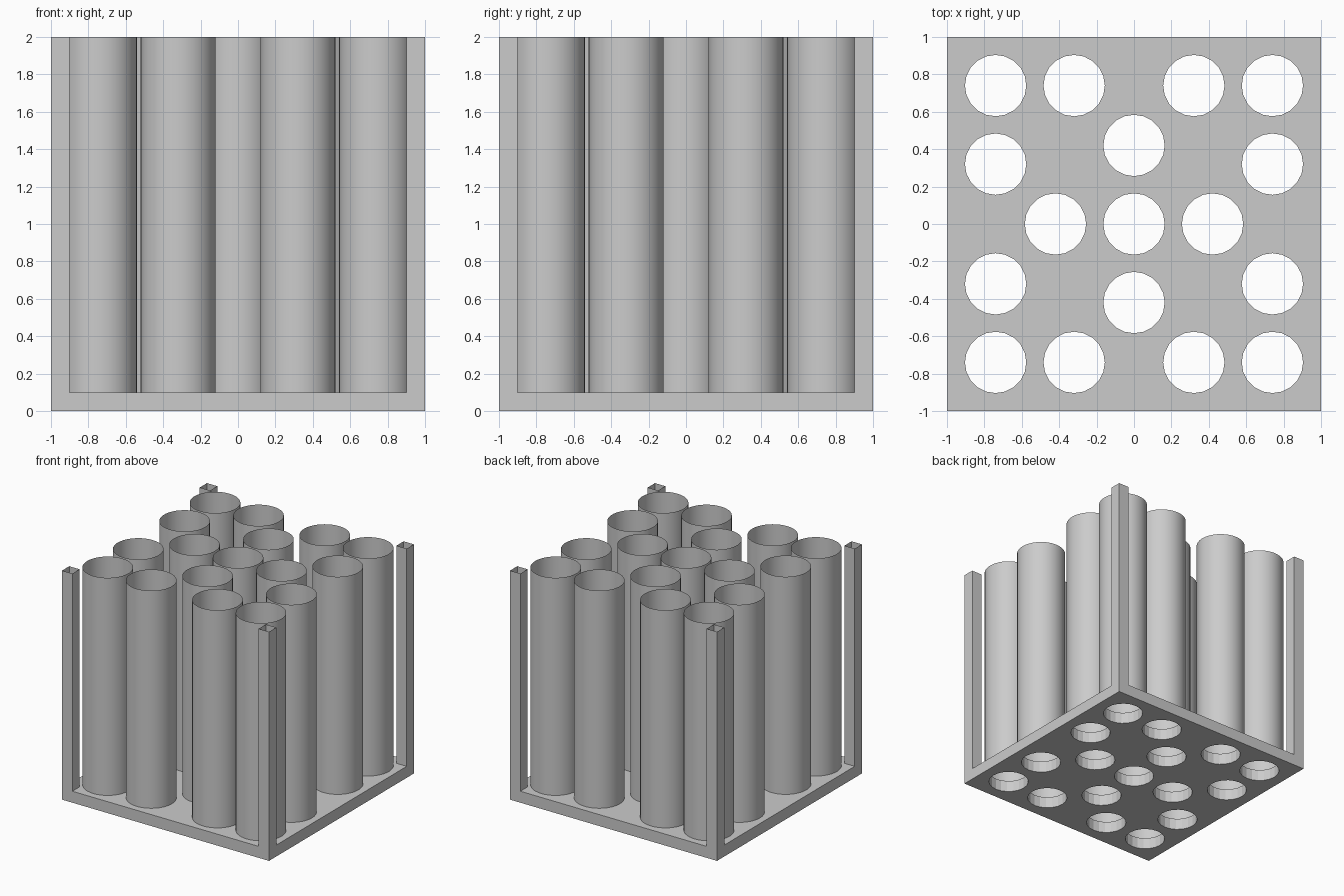
import bpy, bmesh, math
from mathutils import Vector

cube = bpy.data.objects.get("Cube")
if cube:
    bpy.data.objects.remove(cube, do_unlink=True)

BASE, TOP, POST = 0.1, 2.0, 0.1
HOLE_R, TUBE_R = 0.164, 0.2

grey = bpy.data.materials.new("plain grey")
grey.use_nodes = True
grey.diffuse_color = (0.6, 0.6, 0.6, 1)
grey.node_tree.nodes["Principled BSDF"].inputs["Base Color"].default_value = grey.diffuse_color


def add_loop(bm, x, y, radius, sides, z, turn=0.0):
    """Closed ring of edges around a centre."""
    verts = []
    for i in range(sides):
        a = turn + math.tau * i / sides
        verts.append(bm.verts.new((x + radius * math.cos(a), y + radius * math.sin(a), z)))
    return [bm.edges.new((verts[i], verts[(i + 1) % sides])) for i in range(sides)]


def raise_geometry(bm, result, height):
    moved = [g for g in result["geom"] if isinstance(g, bmesh.types.BMVert)]
    bmesh.ops.translate(bm, verts=moved, vec=Vector((0, 0, height)))


def finish(bm, name, smooth=False):
    bmesh.ops.recalc_face_normals(bm, faces=bm.faces)
    mesh = bpy.data.meshes.new(name)
    bm.to_mesh(mesh)
    bm.free()
    mesh.materials.append(grey)
    for p in mesh.polygons:
        p.use_smooth = smooth
    obj = bpy.data.objects.new(name, mesh)
    bpy.context.collection.objects.link(obj)
    return obj


def open_sleeve(name, x, y, radius, sides, turn=0.0, smooth=False):
    """Thin upright wall, open at both ends, standing on the base."""
    bm = bmesh.new()
    edges = add_loop(bm, x, y, radius, sides, BASE, turn)
    raise_geometry(bm, bmesh.ops.extrude_edge_only(bm, edges=edges), TOP - BASE)
    return finish(bm, name, smooth)


# Tube layout: an outer ring of twelve and a cross of five
signs = [(sx, sy) for sx in (-1, 1) for sy in (-1, 1)]
centres = [(sx * a, sy * b) for sx, sy in signs
           for a, b in ((0.74, 0.74), (0.32, 0.74), (0.74, 0.32))]
centres += [(0, 0), (0.42, 0), (-0.42, 0), (0, 0.42), (0, -0.42)]

# Base plate with round through holes
bm = bmesh.new()
outline = add_loop(bm, 0, 0, math.sqrt(2), 4, 0, math.pi / 4)
for x, y in centres:
    outline += add_loop(bm, x, y, HOLE_R, 20, 0)
bmesh.ops.triangle_fill(bm, use_beauty=True, use_dissolve=False, edges=outline)
raise_geometry(bm, bmesh.ops.extrude_face_region(bm, geom=bm.faces[:], use_keep_orig=True), BASE)
finish(bm, "base_plate")

# Round tubes
for i, (x, y) in enumerate(centres):
    open_sleeve(f"tube_{i + 1}", x, y, TUBE_R, 40, smooth=True)

# Hollow square corner posts
for sx, sy in signs:
    name = f"{'front' if sy < 0 else 'back'}_{'left' if sx > 0 else 'right'}_post"
    c = 1 - POST / 2
    open_sleeve(name, sx * c, sy * c, POST / math.sqrt(2), 4, math.pi / 4)
